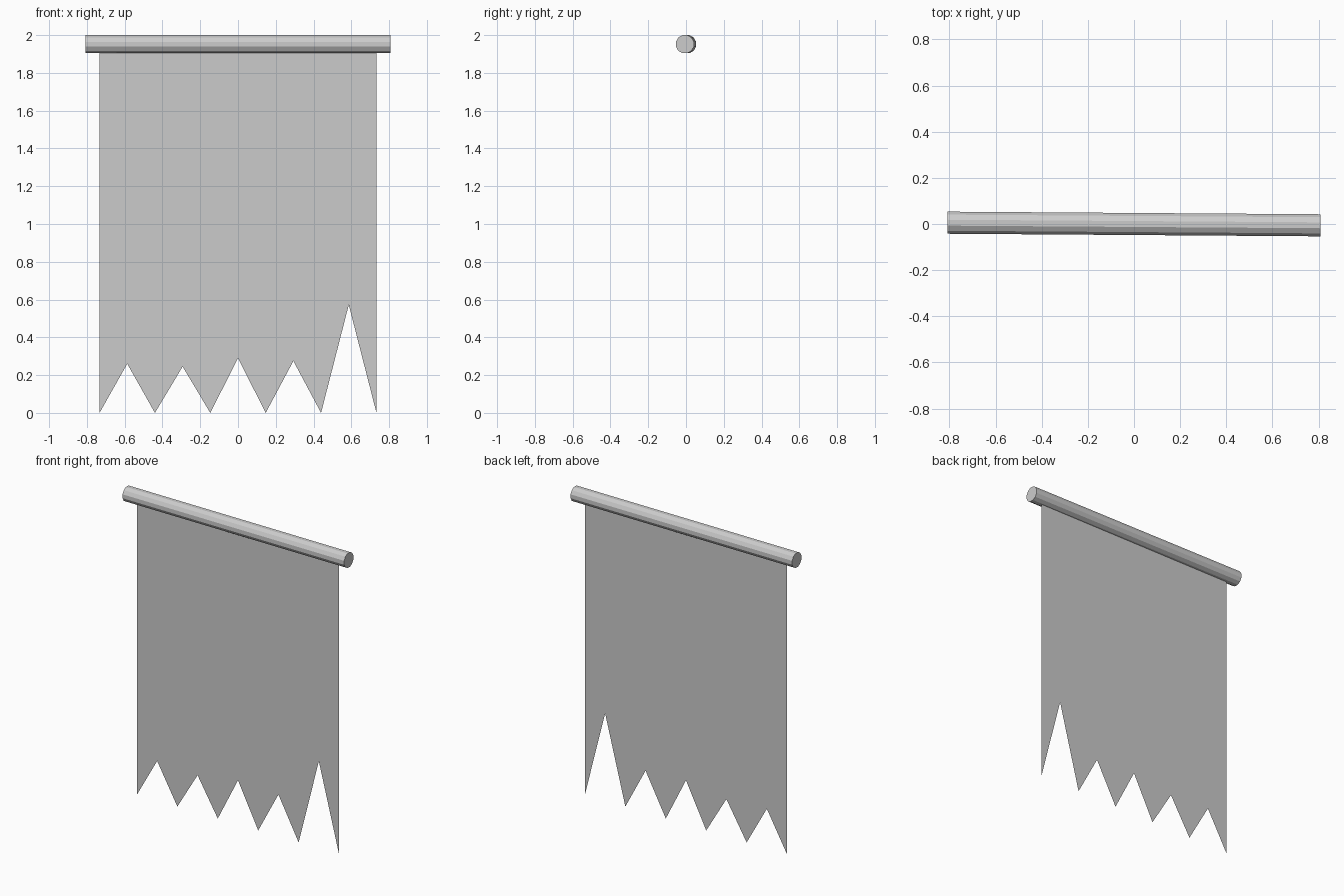
import bpy, bmesh
from math import pi, radians
from mathutils import Matrix

if "Cube" in bpy.data.objects:
    bpy.data.objects.remove(bpy.data.objects["Cube"])


def make_object(name, bm):
    mesh = bpy.data.meshes.new(name)
    bm.to_mesh(mesh)
    bm.free()
    obj = bpy.data.objects.new(name, mesh)
    bpy.context.collection.objects.link(obj)
    return obj


# Hanging rod: 12-sided, flat side up, turned very slightly about z
bm = bmesh.new()
bmesh.ops.create_cone(bm, cap_ends=True, segments=12,
                      radius1=0.0495, radius2=0.0495, depth=1.615)
bmesh.ops.rotate(bm, verts=bm.verts, matrix=Matrix.Rotation(pi / 12, 3, 'Z'))
bmesh.ops.rotate(bm, verts=bm.verts, matrix=Matrix.Rotation(pi / 2, 3, 'Y'))
rod = make_object("hanging_rod", bm)
rod.location = (0, 0, 1.952)
rod.rotation_euler.z = radians(-0.4)

# Banner cloth: thin sheet with a torn zigzag hem
half_width, top = 0.733, 1.91
notches = [0.26, 0.245, 0.29, 0.275, 0.572]
step = 2 * half_width / (2 * len(notches))
hem = [0.0]
for height in notches:
    hem += [height, 0.0]

bm = bmesh.new()
low = [bm.verts.new((-half_width + i * step, 0, z)) for i, z in enumerate(hem)]
high = [bm.verts.new((-half_width + i * step, 0, top)) for i in range(len(hem))]
for i in range(len(hem) - 1):
    bm.faces.new((low[i], low[i + 1], high[i + 1], high[i]))
bmesh.ops.dissolve_faces(bm, faces=bm.faces[:])
make_object("banner_cloth", bm)
